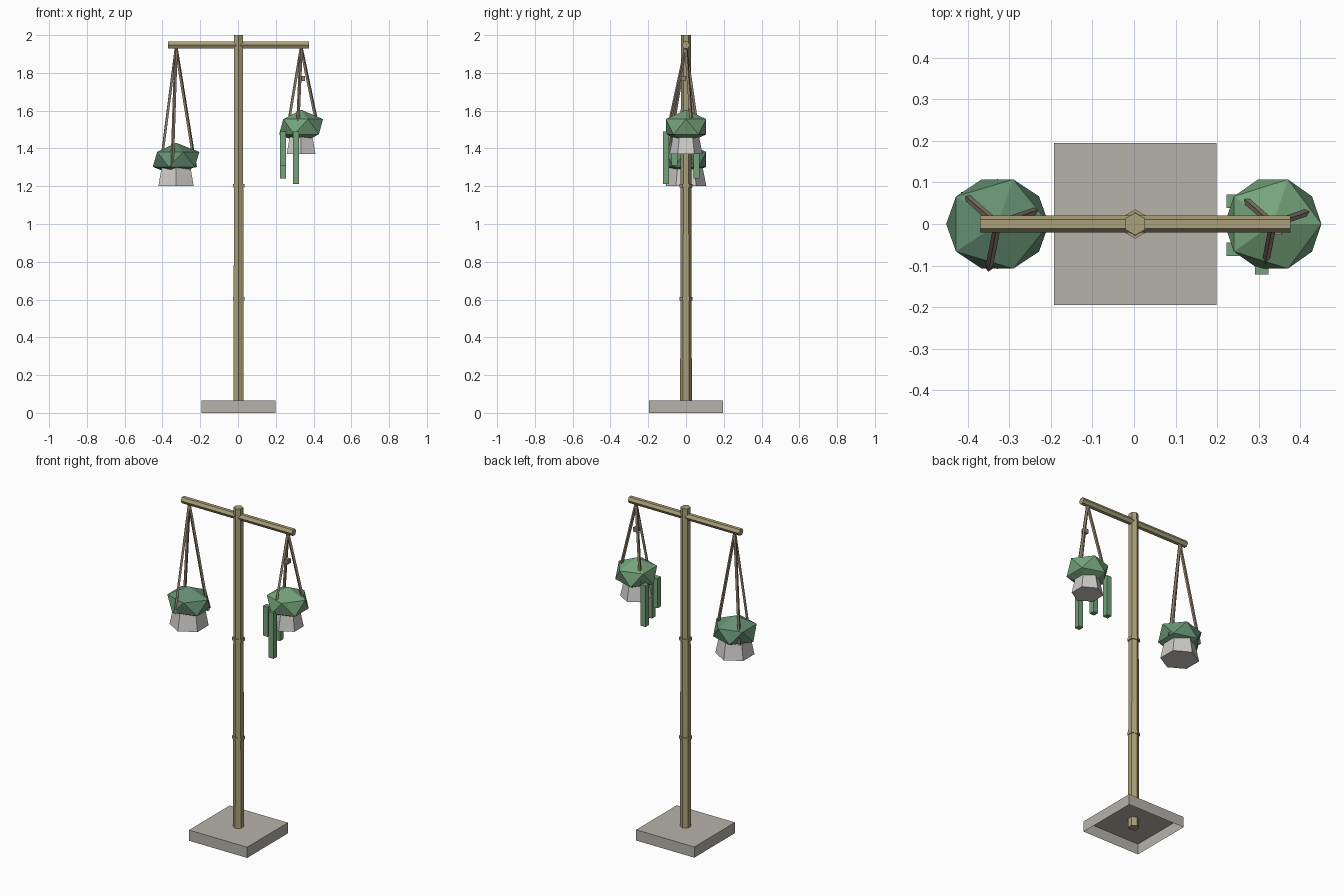
import bpy
import math
from mathutils import Vector

if "Cube" in bpy.data.objects:
    bpy.data.objects.remove(bpy.data.objects["Cube"])


def material(name, rgb):
    m = bpy.data.materials.new(name)
    m.diffuse_color = (*rgb, 1)
    m.use_nodes = True
    m.node_tree.nodes["Principled BSDF"].inputs["Base Color"].default_value = m.diffuse_color
    return m


BAMBOO = material("bamboo", (0.40, 0.35, 0.19))
ROPE = material("rope", (0.30, 0.24, 0.18))
STONE = material("stone", (0.47, 0.45, 0.40))
CLAY = material("pale_clay", (0.62, 0.60, 0.58))
LEAF_DARK = material("dark_leaf", (0.13, 0.28, 0.17))
LEAF = material("leaf", (0.18, 0.37, 0.20))


def finish(name, mat):
    ob = bpy.context.object
    ob.name = name
    ob.data.materials.append(mat)
    return ob


def prism(name, mat, p0, p1, r0, r1=None, sides=6):
    """Tapered prism running from p0 to p1."""
    p0, p1 = Vector(p0), Vector(p1)
    d = p1 - p0
    bpy.ops.mesh.primitive_cone_add(
        vertices=sides, radius1=r0, radius2=r0 if r1 is None else r1,
        depth=d.length, location=(p0 + p1) / 2)
    ob = finish(name, mat)
    # tilt about y, then turn about z
    ob.rotation_euler = (0, math.atan2(math.hypot(d.x, d.y), d.z), math.atan2(d.y, d.x))
    return ob


def box(name, mat, lo, hi):
    lo, hi = Vector(lo), Vector(hi)
    bpy.ops.mesh.primitive_cube_add(size=1, location=(lo + hi) / 2)
    ob = finish(name, mat)
    ob.scale = hi - lo
    return ob


CX = 0.003

# Base slab, open underneath
base = box("base", STONE, (CX - 0.195, -0.195, 0), (CX + 0.195, 0.195, 0.065))
bpy.ops.object.mode_set(mode='EDIT')
bpy.ops.mesh.select_mode(type='FACE')
bpy.ops.mesh.select_all(action='DESELECT')
bpy.ops.object.mode_set(mode='OBJECT')
for p in base.data.polygons:
    p.select = p.normal.z < -0.5
bpy.ops.object.mode_set(mode='EDIT')
bpy.ops.mesh.delete(type='ONLY_FACE')
bpy.ops.object.mode_set(mode='OBJECT')

# Bamboo pole with two node rings, and crossbar
prism("pole", BAMBOO, (CX, 0, 0.01), (CX, 0, 2.0), 0.031, 0.027)
for z in (0.605, 1.202):
    prism("pole_node", BAMBOO, (CX, 0, z - 0.009), (CX, 0, z + 0.009), 0.035)
prism("crossbar", BAMBOO, (-0.37, 0, 1.947), (0.376, 0, 1.947), 0.021)


# Hanging planter: three ropes, flared pot and faceted foliage
def planter(side, x, pot_z, pot_h, pot_r, rope_z, rope_r, leaf_z, leaf, mat):
    for deg in (19, 139, 259):
        a = math.radians(deg)
        prism(side + "_rope", ROPE,
              (x + rope_r * math.cos(a), rope_r * math.sin(a), rope_z),
              (x, 0, 1.935), 0.009, sides=4)
    prism(side + "_pot", CLAY, (x, 0, pot_z), (x, 0, pot_z + pot_h),
          pot_r, pot_r * 0.77)
    bpy.ops.mesh.primitive_ico_sphere_add(subdivisions=1, radius=1,
                                          location=(x, 0, leaf_z))
    ob = finish(side + "_foliage", mat)
    ob.scale = leaf


planter("left", -0.328, 1.20, 0.125, 0.108, 1.30, 0.108,
        1.342, (0.138, 0.126, 0.088), LEAF_DARK)
planter("right", 0.334, 1.37, 0.10, 0.088, 1.50, 0.096,
        1.515, (0.130, 0.126, 0.090), LEAF)

# Trailing vines and a rope knot on the right planter
for x, y, z in ((0.238, -0.061, 1.31), (0.307, -0.105, 1.212), (0.238, 0.055, 1.24)):
    box("vine", LEAF, (x - 0.016, y - 0.016, z), (x + 0.016, y + 0.016, 1.49))
box("rope_knot", ROPE, (0.328, -0.026, 1.757), (0.354, 0.0, 1.783))
